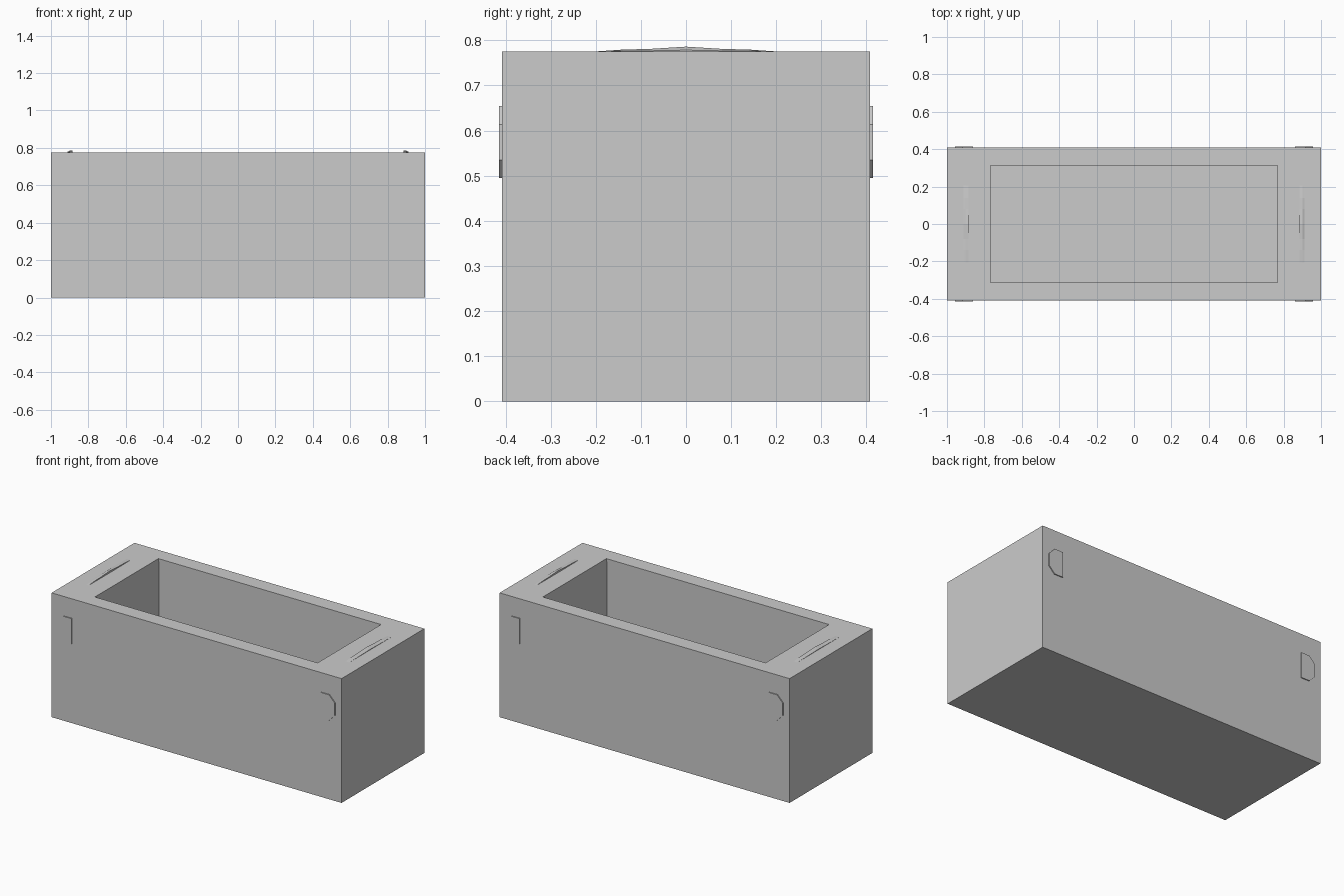
import bpy, bmesh

if "Cube" in bpy.data.objects:
    bpy.data.objects.remove(bpy.data.objects["Cube"])

W, D, H = 1.0, 0.408, 0.775   # half width, half depth, height


def make_object(name, bm):
    bmesh.ops.recalc_face_normals(bm, faces=bm.faces)
    mesh = bpy.data.meshes.new(name)
    bm.to_mesh(mesh)
    bm.free()
    ob = bpy.data.objects.new(name, mesh)
    bpy.context.collection.objects.link(ob)
    return ob


def loft(name, rings):
    """Skin a series of equal point rings and cap both ends."""
    bm = bmesh.new()
    loops = [[bm.verts.new(p) for p in ring] for ring in rings]
    for a, b in zip(loops, loops[1:]):
        n = len(a)
        for i in range(n):
            j = (i + 1) % n
            bm.faces.new((a[i], a[j], b[j], b[i]))
    bm.faces.new(loops[0])
    bm.faces.new(loops[-1])
    return make_object(name, bm)


def rect(x, y, z):
    return [(-x, -y, z), (x, -y, z), (x, y, z), (-x, y, z)]


# Hollow trough: outer walls, rim, thin inner lip, inner walls and floor
loft("trough_body", [
    rect(W, D, 0), rect(W, D, H),
    rect(0.768, 0.313, H), rect(0.768, 0.313, H - 0.016),
    rect(0.768, 0.318, H - 0.016), rect(0.768, 0.318, 0.1),
])

# Low arched grips on the end rims
arch = [(-0.206, 0.0), (-0.14, 0.0045), (-0.08, 0.006), (0, 0.011),
        (0.08, 0.006), (0.14, 0.0045), (0.206, 0.0)]
for side, s in (("left", -1), ("right", 1)):
    rings = []
    for y, h in arch:
        rings.append([(s * 0.884, y, H - 0.004), (s * 0.886, y, H + h),
                      (s * 0.9, y, H + h), (s * 0.912, y, H + h * 0.3),
                      (s * 0.912, y, H - 0.004)])
    loft(side + "_rim_grip", rings)

# Clipped-corner plates near the ends of the front and back walls
plate = [(0.86, 0.495), (0.918, 0.495), (0.957, 0.535),
         (0.957, 0.613), (0.918, 0.654), (0.86, 0.654)]
for side, s in (("left", -1), ("right", 1)):
    for face, f in (("front", -1), ("back", 1)):
        loft(f"{face}_{side}_plate",
             [[(s * x, f * y, z) for x, z in plate] for y in (D - 0.004, 0.414)])
